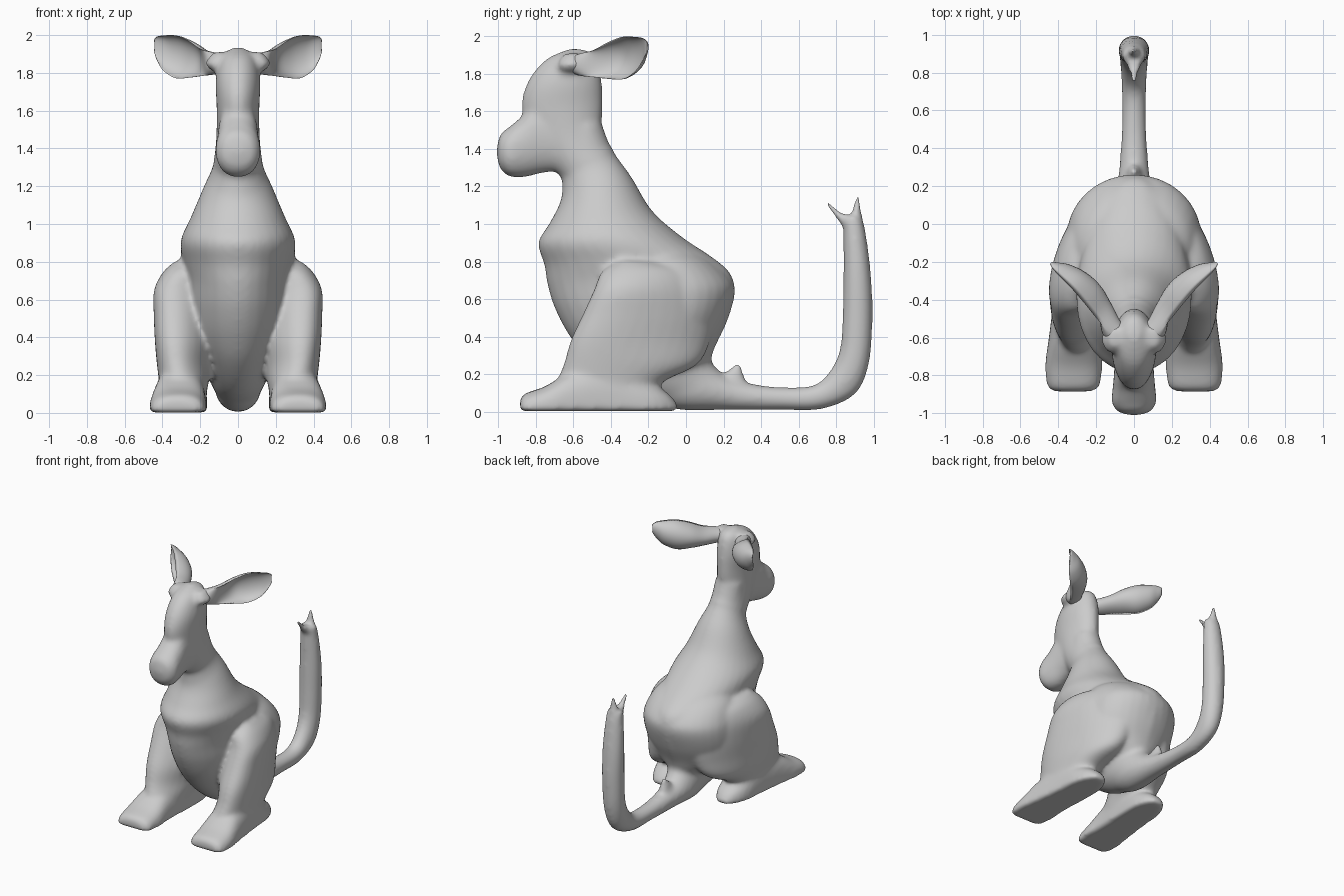
import bpy, bmesh, math
from mathutils import Vector


def catmull(rows, steps):
    """Smoothly interpolate a list of number rows."""
    out = []
    n = len(rows)
    for i in range(n - 1):
        a, b, c, d = (rows[min(max(j, 0), n - 1)] for j in (i - 1, i, i + 1, i + 2))
        for s in range(steps):
            t = s / steps
            out.append([0.5 * (2 * q + (r - p) * t + (2 * p - 5 * q + 4 * r - w) * t * t
                               + (3 * q - p - 3 * r + w) * t ** 3)
                        for p, q, r, w in zip(a, b, c, d)])
    out.append(list(rows[-1]))
    return out


def skin(bm, rings):
    """Bridge rings of points into one closed shell."""
    vs = [[bm.verts.new(p) for p in ring] for ring in rings]
    faces = []
    n = len(vs[0])
    for a, b in zip(vs, vs[1:]):
        for i in range(n):
            j = (i + 1) % n
            faces.append(bm.faces.new((a[i], a[j], b[j], b[i])))
    faces += [bm.faces.new(vs[0]), bm.faces.new(vs[-1])]
    bmesh.ops.recalc_face_normals(bm, faces=faces)


def loft(bm, rows, side=1, power=2.0, steps=5, n=32):
    """Rows: front y, z, back y, z, centre x, half width, (inward slant of the back)."""
    rings = []
    for y0, z0, y1, z1, xc, hw, *slant in catmull(rows, steps):
        c = Vector((xc, (y0 + y1) / 2, (z0 + z1) / 2))
        u = Vector((-slant[0] if slant else 0, (y1 - y0) / 2, (z1 - z0) / 2))
        ring = []
        for k in range(n):
            t = 2 * math.pi * k / n
            cs, sn = math.cos(t), math.sin(t)
            cu = math.copysign(abs(cs) ** (2 / power), cs)
            su = math.copysign(abs(sn) ** (2 / power), sn)
            p = c + u * cu + Vector((hw * su, 0, 0))
            ring.append((side * p.x, p.y, max(p.z, 0.002)))   # flat on the ground
        rings.append(ring)
    skin(bm, rings)


def finish(name, bm):
    me = bpy.data.meshes.new(name)
    bm.to_mesh(me)
    bm.free()
    for p in me.polygons:
        p.use_smooth = True
    ob = bpy.data.objects.new(name, me)
    bpy.context.collection.objects.link(ob)
    return ob


body = bmesh.new()

# Neck and torso
loft(body, [
    (-0.66, 1.50, -0.45, 1.54, 0, .105), (-0.66, 1.22, -0.395, 1.40, 0, .13),
    (-0.67, 1.12, -0.29, 1.25, 0, .185), (-0.73, 1.00, -0.18, 1.07, 0, .25),
    (-0.788, 0.90, -0.02, 0.93, 0, .303), (-0.755, 0.78, 0.13, 0.83, 0, .295),
    (-0.74, 0.68, 0.235, 0.74, 0, .28), (-0.70, 0.55, 0.26, 0.63, 0, .275),
    (-0.62, 0.40, 0.22, 0.48, 0, .25), (-0.50, 0.25, 0.15, 0.33, 0, .19),
    (-0.30, 0.10, 0.14, 0.26, 0, .15), (-0.05, 0.02, 0.20, 0.20, 0, .11)])

# Broad rump
loft(body, [
    (-0.35, 0.88, 0.02, 0.88, 0, .20), (-0.38, 0.80, 0.15, 0.80, 0, .295),
    (-0.39, 0.70, 0.245, 0.70, 0, .34), (-0.39, 0.60, 0.26, 0.62, 0, .355),
    (-0.38, 0.48, 0.215, 0.48, 0, .345), (-0.36, 0.36, 0.16, 0.36, 0, .29),
    (-0.33, 0.25, 0.12, 0.26, 0, .20), (-0.28, 0.16, 0.05, 0.18, 0, .13)])

# Tail, curling upward
loft(body, [
    (-0.25, 0.09, 0.10, 0.30, 0, .14), (-0.05, 0.012, 0.20, 0.20, 0, .115),
    (0.20, 0.008, 0.32, 0.155, 0, .082), (0.50, 0.008, 0.50, 0.13, 0, .065),
    (0.72, 0.012, 0.68, 0.14, 0, .065), (0.90, 0.09, 0.77, 0.22, 0, .071),
    (0.975, 0.25, 0.82, 0.33, 0, .078), (0.995, 0.50, 0.835, 0.50, 0, .082),
    (0.985, 0.75, 0.84, 0.75, 0, .082), (0.95, 1.00, 0.84, 1.03, 0, .063),
    (0.92, 1.04, 0.85, 1.05, 0, .045)])

# Tail tip points and the small spur at the tail root
loft(body, [(0.95, 0.98, 0.86, 0.98, 0, .05), (0.925, 1.15, 0.905, 1.15, 0, .012)])
loft(body, [(0.90, 1.00, 0.84, 0.98, 0, .05), (0.75, 1.125, 0.745, 1.105, 0, .012)])
loft(body, [(0.17, 0.18, 0.33, 0.13, 0, .05), (0.27, 0.26, 0.29, 0.26, 0, .012)])

# Head
loft(body, [
    (-0.62, 1.935, -0.54, 1.93, 0, .03), (-0.75, 1.875, -0.48, 1.89, 0, .09),
    (-0.848, 1.75, -0.45, 1.77, 0, .118), (-0.875, 1.60, -0.445, 1.63, 0, .113),
    (-0.80, 1.42, -0.445, 1.50, 0, .115), (-0.66, 1.24, -0.39, 1.40, 0, .13)])

# Muzzle
loft(body, [
    (-0.62, 1.28, -0.62, 1.62, 0, .10), (-0.75, 1.275, -0.80, 1.65, 0, .105),
    (-0.86, 1.25, -0.88, 1.57, 0, .113), (-0.94, 1.253, -0.94, 1.52, 0, .118),
    (-0.99, 1.295, -0.99, 1.477, 0, .087), (-1.008, 1.36, -1.008, 1.41, 0, .03)],
    power=2.2)

for side in (1, -1):
    # Haunch, wrapping back into the rump, and lower leg
    loft(body, [
        (-0.36, 0.805, -0.14, 0.80, .265, .06, .03),
        (-0.45, 0.745, 0.02, 0.755, .25, .135, .05),
        (-0.49, 0.65, 0.12, 0.66, .25, .170, .09),
        (-0.55, 0.52, 0.15, 0.52, .25, .172, .09),
        (-0.615, 0.38, 0.13, 0.38, .255, .165, .08),
        (-0.65, 0.26, 0.06, 0.25, .275, .145, .05),
        (-0.69, 0.15, -0.13, 0.15, .288, .13, .01),
        (-0.70, 0.05, -0.14, 0.05, .29, .12, .0)], side, 2.1)
    # Long flat foot with a flat sole
    loft(body, [
        (-0.885, -0.06, -0.885, 0.06, .325, .10), (-0.86, -0.08, -0.86, 0.095, .32, .138),
        (-0.75, -0.10, -0.75, 0.135, .318, .152), (-0.60, -0.14, -0.60, 0.22, .31, .14),
        (-0.40, -0.16, -0.40, 0.26, .295, .13), (-0.20, -0.12, -0.20, 0.16, .285, .12),
        (-0.10, -0.07, -0.10, 0.10, .28, .085), (-0.045, -0.03, -0.045, 0.04, .28, .035)],
        side, 2.6)
    # Brow bump at the ear root
    loft(body, [
        (-0.67, 1.81, -0.56, 1.81, .10, .035), (-0.685, 1.85, -0.53, 1.85, .115, .058),
        (-0.65, 1.91, -0.55, 1.91, .10, .03)], side)

# Fuse the body into one smooth skin
ob = finish("body", body)
rm = ob.modifiers.new("fuse", 'REMESH')
rm.mode = 'VOXEL'
rm.voxel_size = 0.014
rm.use_smooth_shade = True
sm = ob.modifiers.new("soften", 'SMOOTH')
sm.factor = 0.5
sm.iterations = 14

# Cupped ears: rim centre x, y, z, half height, depth, hollow
ear_rows = [
    (.07, -.60, 1.85, .045, .05, -1.0), (.14, -.56, 1.85, .06, .085, -0.4),
    (.20, -.495, 1.855, .072, .11, 0.2), (.265, -.415, 1.872, .098, .125, 0.65),
    (.33, -.34, 1.885, .113, .115, 0.7), (.395, -.275, 1.905, .093, .085, 0.65),
    (.43, -.235, 1.93, .062, .045, 0.5), (.445, -.21, 1.945, .03, .015, 0.2)]
back = Vector((-0.72, 0.69, 0.0))
up = Vector((0.0, 0.0, 1.0))
for side, label in ((1, "ear_right"), (-1, "ear_left")):
    rings = []
    for x, y, z, h, d, f in catmull(ear_rows, 5):
        ring = []
        for k in range(28):
            t = 2 * math.pi * k / 28
            s = math.sin(t)
            depth = d * s if s >= 0 else -d * f * s
            p = Vector((x, y, z)) + up * h * math.cos(t) + back * depth
            ring.append((side * p.x, p.y, p.z))
        rings.append(ring)
    bm = bmesh.new()
    skin(bm, rings)
    finish(label, bm)
